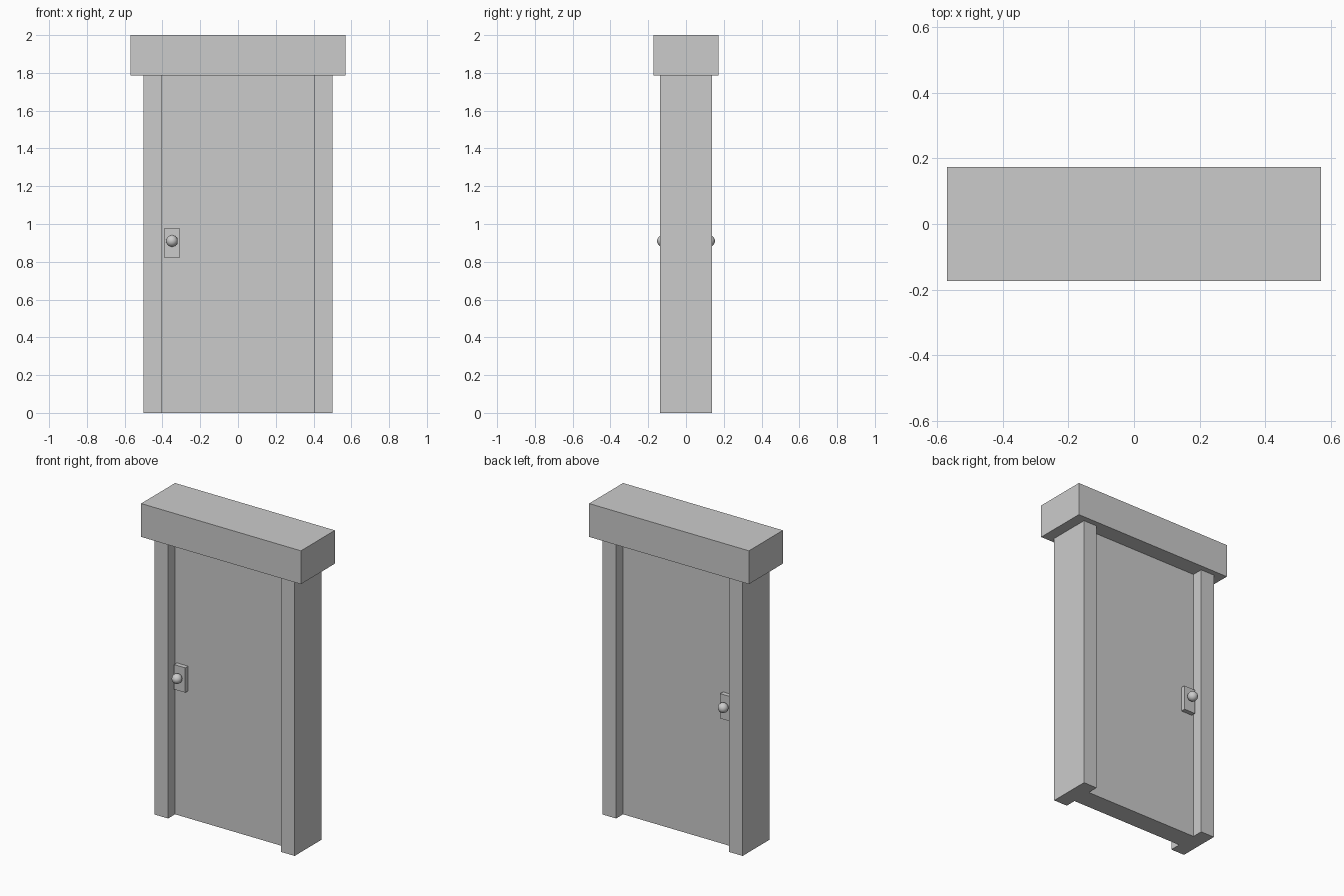
import bpy
import math

default_cube = bpy.data.objects.get("Cube")
if default_cube:
    bpy.data.objects.remove(default_cube, do_unlink=True)

# Single plain grey for every part
grey = bpy.data.materials.new("plain_grey")
grey.use_nodes = True
GREY = (0.6, 0.6, 0.6, 1)
grey.diffuse_color = GREY
grey.node_tree.nodes["Principled BSDF"].inputs["Base Color"].default_value = GREY


def box(name, low, high):
    """Axis-aligned box between two corners."""
    centre = [(a + b) / 2 for a, b in zip(low, high)]
    bpy.ops.mesh.primitive_cube_add(size=1, location=centre)
    obj = bpy.context.object
    obj.name = name
    obj.scale = [b - a for a, b in zip(low, high)]
    bpy.ops.object.transform_apply(location=False, rotation=False, scale=True)
    obj.data.materials.append(grey)
    return obj


def knob(name, location, radius):
    """Smooth round handle."""
    bpy.ops.mesh.primitive_uv_sphere_add(
        segments=32, ring_count=16, radius=radius, location=location)
    obj = bpy.context.object
    obj.name = name
    bpy.ops.object.shade_smooth_by_angle(angle=math.radians(40))
    obj.data.materials.append(grey)
    return obj


JAMB_OUT, JAMB_IN, JAMB_Y = 0.5, 0.403, 0.137
HEAD_X, HEAD_Y, HEAD_Z = 0.57, 0.173, 1.785
DOOR_Y = 0.066
PLATE_Y = 0.095

# Lintel across the top
box("lintel", (-HEAD_X, -HEAD_Y, HEAD_Z), (HEAD_X, HEAD_Y, 2))

# Side posts
box("right_jamb", (-JAMB_OUT, -JAMB_Y, 0), (-JAMB_IN, JAMB_Y, HEAD_Z))
box("left_jamb", (JAMB_IN, -JAMB_Y, 0), (JAMB_OUT, JAMB_Y, HEAD_Z))

# Recessed door leaf
box("door_panel", (-JAMB_IN, -DOOR_Y, 0), (JAMB_IN, DOOR_Y, HEAD_Z))

# Lock plate and knob on both faces of the door
for side, sign in (("front", -1), ("back", 1)):
    y_low, y_high = sorted((sign * DOOR_Y, sign * PLATE_Y))
    box(side + "_lock_plate", (-0.39, y_low, 0.82), (-0.31, y_high, 0.98))
    knob(side + "_knob", (-0.35, sign * 0.122, 0.91), 0.031)
